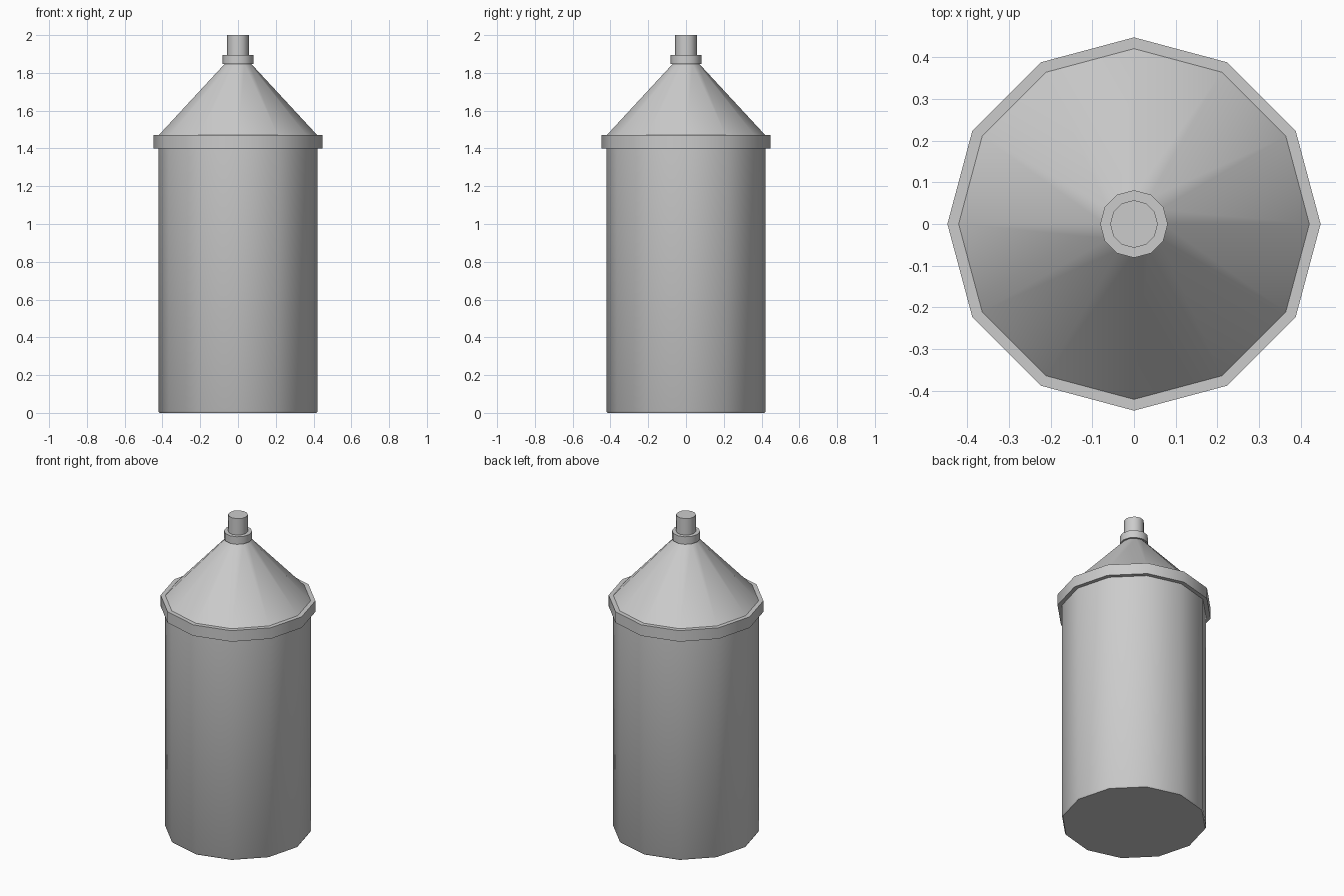
import bpy, bmesh, math

if "Cube" in bpy.data.objects:
    bpy.data.objects.remove(bpy.data.objects["Cube"])

SIDES = 12


def lathe(name, profile, cap_bottom=False, cap_top=False):
    """Spin a (radius, z) profile into a low-poly, smooth-shaded ring part."""
    bm = bmesh.new()
    rings = []
    for r, z in profile:
        rings.append([bm.verts.new((r * math.cos(2 * math.pi * i / SIDES),
                                    r * math.sin(2 * math.pi * i / SIDES), z))
                      for i in range(SIDES)])
    for a, b in zip(rings, rings[1:]):
        for i in range(SIDES):
            j = (i + 1) % SIDES
            bm.faces.new((a[i], a[j], b[j], b[i]))
    if cap_bottom:
        bm.faces.new(rings[0][::-1])
    if cap_top:
        bm.faces.new(rings[-1])
    mesh = bpy.data.meshes.new(name)
    bm.to_mesh(mesh)
    bm.free()
    obj = bpy.data.objects.new(name, mesh)
    bpy.context.collection.objects.link(obj)
    bpy.ops.object.select_all(action='DESELECT')
    obj.select_set(True)
    bpy.context.view_layer.objects.active = obj
    bpy.ops.object.shade_smooth_by_angle(angle=math.radians(50))
    return obj


# Cylindrical container with a slightly eased bottom edge
lathe("body", [(0.416, 0), (0.422, 0.01), (0.422, 1.40)], cap_bottom=True)

# Protruding rim between body and cone
lathe("rim", [(0.422, 1.40), (0.447, 1.40), (0.447, 1.47), (0.42, 1.47)])

# Conical shoulder
lathe("cone", [(0.42, 1.47), (0.07, 1.848)])

# Collar under the nozzle
lathe("collar", [(0.07, 1.848), (0.081, 1.848), (0.081, 1.896), (0.057, 1.896)])

# Nozzle tip
lathe("nozzle", [(0.057, 1.896), (0.057, 2.0)], cap_top=True)
